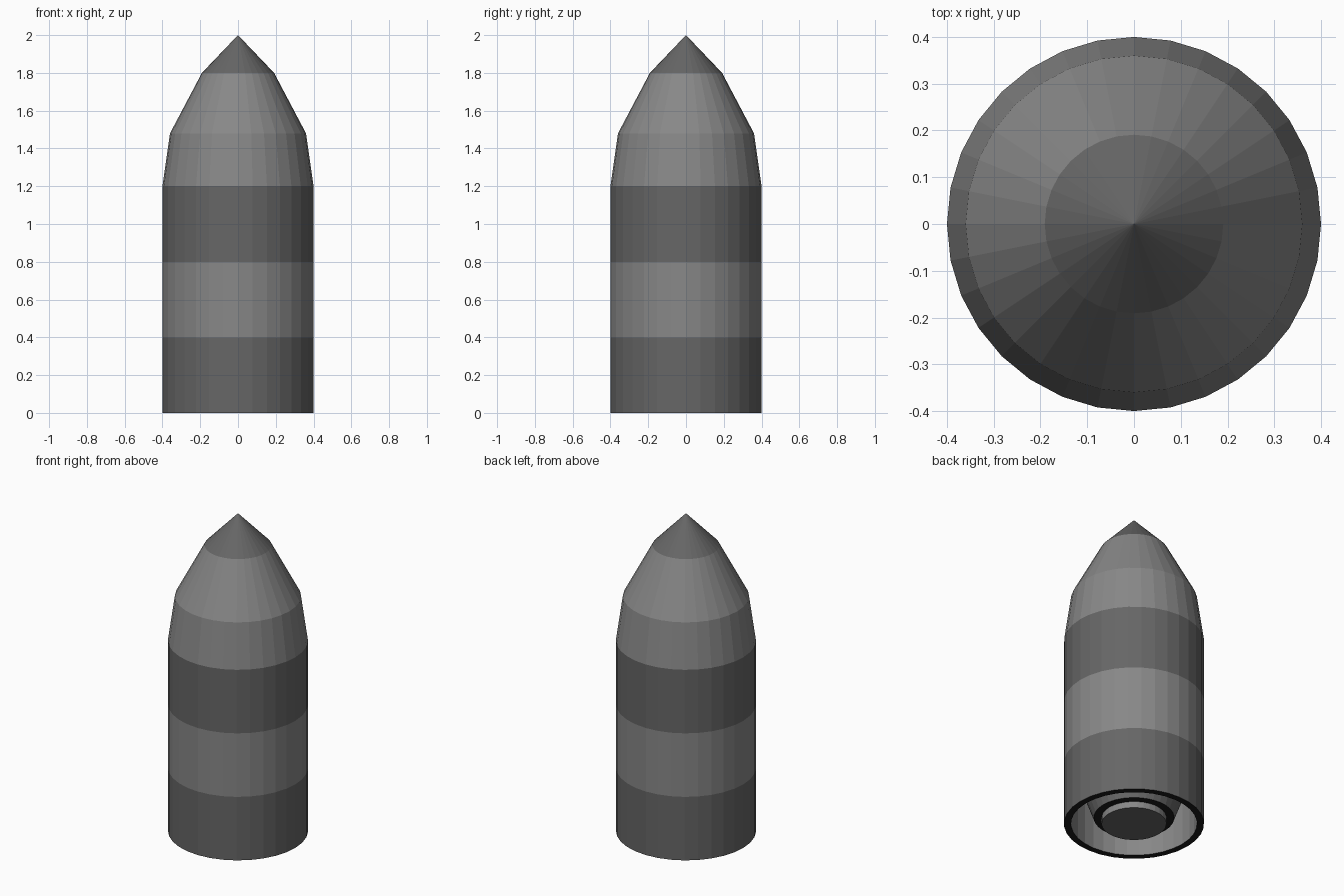
import bpy, bmesh, math

if "Cube" in bpy.data.objects:
    bpy.data.objects.remove(bpy.data.objects["Cube"])

SIDES = 32


def material(name, value):
    mat = bpy.data.materials.new(name)
    mat.diffuse_color = (value, value, value, 1)
    mat.use_nodes = True
    mat.node_tree.nodes["Principled BSDF"].inputs["Base Color"].default_value = mat.diffuse_color
    return mat


LIGHT = material("light_grey", 0.245)
DARK = material("dark_grey", 0.133)
BLACK = material("black", 0.01)


def lathe(name, profile, mats):
    """Revolve (radius, z) points around z, flat facets, one material per segment.
    Profiles run so that faces point to the right of the path's direction."""
    bm = bmesh.new()
    rings = []
    for r, z in profile:
        if r == 0:
            rings.append([bm.verts.new((0, 0, z))] * SIDES)
        else:
            rings.append([bm.verts.new((r * math.cos(2 * math.pi * i / SIDES),
                                        r * math.sin(2 * math.pi * i / SIDES), z))
                          for i in range(SIDES)])
    for k, (a, b) in enumerate(zip(rings, rings[1:])):
        for i in range(SIDES):
            j = (i + 1) % SIDES
            corners = list(dict.fromkeys((a[i], a[j], b[j], b[i])))
            bm.faces.new(corners).material_index = k
    mesh = bpy.data.meshes.new(name)
    bm.to_mesh(mesh)
    bm.free()
    for mat in mats:
        mesh.materials.append(mat)
    obj = bpy.data.objects.new(name, mesh)
    bpy.context.collection.objects.link(obj)
    return obj


# Hollow tail section: inner wall, black bottom rim, outer wall
lathe("tail_shell", [(0.36, 0.4), (0.36, 0), (0.4, 0), (0.4, 0.4)], [LIGHT, BLACK, DARK])

# Stacked body bands
lathe("middle_band", [(0.4, 0.4), (0.4, 0.8)], [LIGHT])
lathe("upper_band", [(0.4, 0.8), (0.4, 1.2)], [DARK])

# Tapered nose sections and tip
lathe("nose_shoulder", [(0.4, 1.2), (0.36, 1.48)], [LIGHT])
lathe("nose_cone", [(0.36, 1.48), (0.191, 1.8)], [LIGHT])
lathe("nose_tip", [(0.191, 1.8), (0, 2.0)], [DARK])

# Engine inside the tail: protruding plug and tapered housing with a black lip
lathe("engine_plug", [(0, 0), (0.185, 0), (0.185, 0.04)], [DARK, LIGHT])
lathe("engine_housing", [(0.185, 0.04), (0.23, 0.04), (0.36, 0.4)], [BLACK, DARK])
